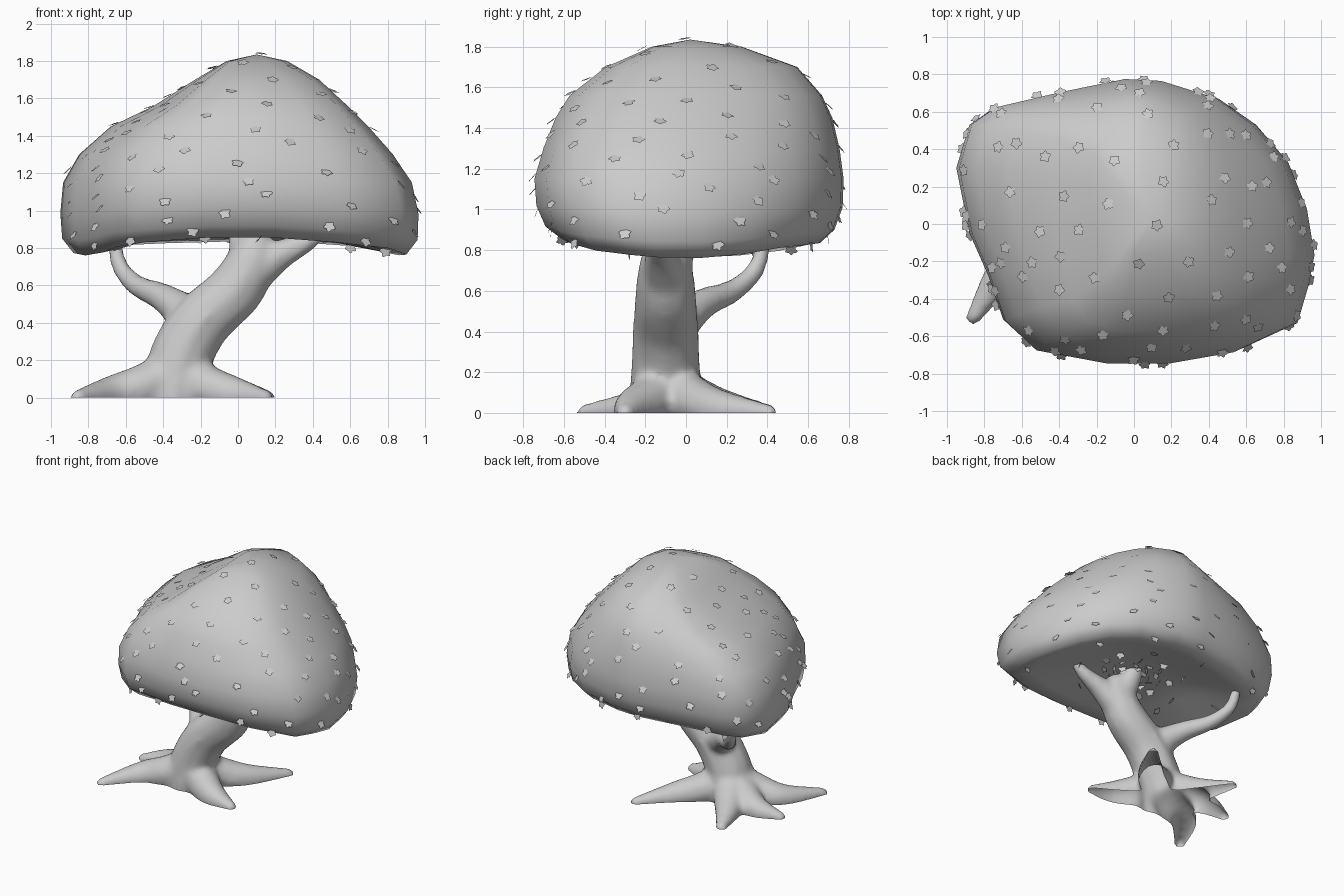
import bpy, bmesh, math, random
from mathutils import Vector, Matrix
from mathutils.bvhtree import BVHTree

if "Cube" in bpy.data.objects:
    bpy.data.objects.remove(bpy.data.objects["Cube"])

random.seed(4)


def make_object(name, bm, smooth=True):
    mesh = bpy.data.meshes.new(name)
    bm.to_mesh(mesh)
    bm.free()
    ob = bpy.data.objects.new(name, mesh)
    bpy.context.collection.objects.link(ob)
    for p in mesh.polygons:
        p.use_smooth = smooth
    return ob


def spline(pts, n):
    """Catmull-Rom through (x, y, z, radius) points."""
    p = [Vector(q) for q in pts]
    p = [2 * p[0] - p[1]] + p + [2 * p[-1] - p[-2]]
    out = []
    for i in range(1, len(p) - 2):
        a, b, c, d = p[i - 1:i + 3]
        for k in range(n):
            t = k / n
            out.append(0.5 * (2 * b + (c - a) * t + (2 * a - 5 * b + 4 * c - d) * t * t
                              + (3 * b - a - 3 * c + d) * t ** 3))
    return out + [p[-2]]


# Trunk, branches and roots: swept limbs fused into one smooth skin
limbs = [
    [(-.34, -.1, 0, .19), (-.31, -.1, .2, .175), (-.2, -.1, .4, .165),
     (-.02, -.1, .57, .155), (.07, -.1, .72, .135), (.09, -.09, .8, .11)],
    [(.07, -.1, .66, .12), (.22, -.12, .76, .085), (.38, -.13, .84, .055), (.44, -.13, .9, .045)],
    [(.06, -.08, .74, .11), (.03, -.02, .84, .085), (.01, .02, .93, .07)],
    [(-.24, -.07, .42, .12), (-.4, .08, .535, .08), (-.54, .23, .6, .06),
     (-.63, .34, .7, .048), (-.66, .38, .83, .042), (-.66, .4, .9, .035)],
]
# root middles and hooked tips
for mid, tip in [((-.68, -.24), (-.86, -.5)), ((-.03, -.26), (.15, -.3)), ((-.03, .16), (.16, .41)),
                 ((-.5, .18), (-.6, .41)), ((-.65, .04), (-.85, .02))]:
    m, t = Vector(mid), Vector(tip)
    s = Vector((-.33, -.1))
    q = s.lerp(m, .5)
    limbs.append([(s.x, s.y, .12, .15), (q.x, q.y, .06, .125), (m.x, m.y, .02, .1),
                  (t.x, t.y, 0, .045)])

bm = bmesh.new()
for limb in limbs:
    for x, y, z, r in spline(limb, 10):
        bmesh.ops.create_icosphere(bm, subdivisions=2, radius=r,
                                   matrix=Matrix.Translation((x, y, z)))
trunk = make_object("trunk", bm)
rm = trunk.modifiers.new("fuse", 'REMESH')
rm.mode, rm.voxel_size, rm.use_smooth_shade = 'VOXEL', .02, True
sm = trunk.modifiers.new("soften", 'SMOOTH')
sm.factor, sm.iterations = .5, 12
fused = bpy.data.meshes.new_from_object(trunk.evaluated_get(bpy.context.evaluated_depsgraph_get()))
bm = bmesh.new()
bm.from_mesh(fused)
bmesh.ops.bisect_plane(bm, geom=bm.verts[:] + bm.edges[:] + bm.faces[:], plane_co=(0, 0, 0),
                       plane_no=(0, 0, 1), clear_inner=True)
trunk.modifiers.clear()
bm.to_mesh(trunk.data)
bm.free()
for p in trunk.data.polygons:
    p.use_smooth = True

# Canopy: one plan outline scaled through stacked levels, hollow underneath
outline = [(.96, -.17), (.92, .08), (.82, .33), (.65, .53), (.45, .67), (.15, .76), (-.05, .77),
           (-.4, .7), (-.75, .62), (-.88, .53), (-.95, .3), (-.88, -.05), (-.78, -.28), (-.7, -.52),
           (-.53, -.68), (-.15, -.75), (.2, -.75), (.55, -.69), (.87, -.54), (.93, -.33)]
# z, left, right, front, back, rim waviness
levels = [(1.8, .06, .26, .17, .27, 0), (1.7, .23, .43, .4, .54, 0), (1.56, .45, .58, .58, .66, 0),
          (1.45, .68, .69, .65, .71, 0), (1.3, .85, .82, .71, .745, 0),
          (1.15, .935, .92, .755, .765, 0), (1.0, .95, .955, .745, .76, .4),
          (.88, .94, .95, .7, .72, .8), (.81, .88, .89, .62, .65, 1),
          (.83, .74, .75, .5, .53, .8), (.88, .5, .5, .33, .35, .4), (.91, .25, .25, .16, .18, 0)]
bm = bmesh.new()
rings = []
for z, l, r, f, b, wave in levels:
    ring = []
    for x, y in outline:
        a = math.atan2(y / .77, x / .96)
        dz = -.05 * math.cos(2 * a) * wave * (1 if y < 0 or abs(x) > .7 else .5)
        ring.append(bm.verts.new((x / .95 * (l if x < 0 else r), y / .76 * (f if y < 0 else b), z + dz)))
    rings.append(ring)
n = len(outline)
for up, lo in zip(rings, rings[1:]):
    for i in range(n):
        j = (i + 1) % n
        bm.faces.new((up[i], lo[i], lo[j], up[j]))
for ring, tip in ((rings[0], (.1, .02, 1.835)), (rings[-1], (0, 0, .92))):
    v = bm.verts.new(tip)
    for i in range(n):
        bm.faces.new((ring[i], ring[(i + 1) % n], v))
bmesh.ops.recalc_face_normals(bm, faces=bm.faces[:])
tree = BVHTree.FromBMesh(bm)
make_object("canopy", bm)

# Leaves: small lobed flat leaves scattered evenly over the canopy
bm = bmesh.new()
count = 165
core = Vector((0, 0, 1.06))
for i in range(count):
    h = 1 - 2 * (i + .5) / count
    a = i * 2.39996 + random.uniform(-.15, .15)
    w = math.sqrt(1 - h * h)
    d = Vector((w * math.cos(a) * 1.2, w * math.sin(a), h * .85)).normalized()
    hit, nrm, _, _ = tree.ray_cast(core, d)
    if hit is None:
        continue
    radial = Vector((d.x, d.y, 0)).normalized()
    face = (nrm * .6 + Vector((0, 0, .6)) + radial * .2
            + Vector([random.uniform(-.15, .15) for _ in range(3)])).normalized()
    rot = face.to_track_quat('Z', 'Y').to_matrix()
    spin = random.uniform(0, 6.28)
    vs = []
    for k in range(20):
        t = k * math.tau / 20
        rad = .028 + .006 * math.cos(5 * t) + .004 * math.cos(t)
        vs.append(bm.verts.new(hit + nrm * .012 + rot @ Vector(
            (rad * math.cos(t + spin), rad * math.sin(t + spin), 0))))
    bm.faces.new(vs)
make_object("leaves", bm, smooth=False)
